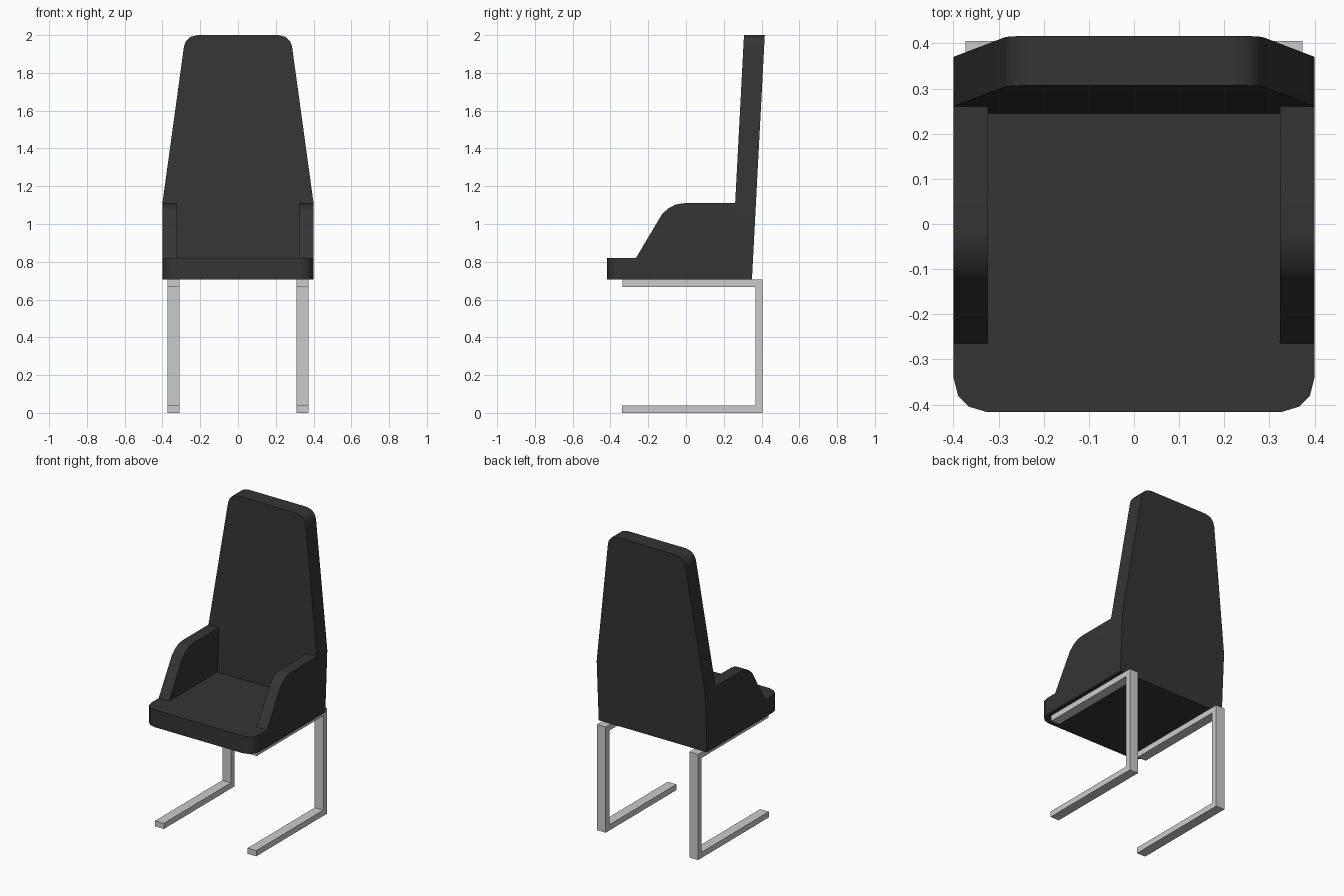
import bpy, bmesh, math

if "Cube" in bpy.data.objects:
    bpy.data.objects.remove(bpy.data.objects["Cube"])


def loft(name, ring_a, ring_b):
    """Closed solid between two matching outlines."""
    bm = bmesh.new()
    a = [bm.verts.new(p) for p in ring_a]
    b = [bm.verts.new(p) for p in ring_b]
    bm.faces.new(a)
    bm.faces.new(b[::-1])
    n = len(a)
    for i in range(n):
        j = (i + 1) % n
        bm.faces.new((a[j], a[i], b[i], b[j]))
    bmesh.ops.recalc_face_normals(bm, faces=bm.faces)
    mesh = bpy.data.meshes.new(name)
    bm.to_mesh(mesh)
    bm.free()
    ob = bpy.data.objects.new(name, mesh)
    bpy.context.collection.objects.link(ob)
    return ob


def side_solid(name, profile, x0, x1):
    """Extrude a (y, z) side profile across x."""
    return loft(name, [(x0, y, z) for y, z in profile],
                [(x1, y, z) for y, z in profile])


def mirrored(half):
    """Complete a right-half outline across x = 0."""
    return half + [(-u, v) for u, v in reversed(half)]


BASE, SEAT_TOP, ARM_TOP = 0.705, 0.82, 1.11

# Seat with rounded front corners
plan = mirrored([(0.325, -0.417), (0.365, -0.405), (0.39, -0.38),
                 (0.4, -0.34), (0.4, 0.30)])
seat = loft("upholstered_seat", [(x, y, BASE) for x, y in plan],
            [(x, y, SEAT_TOP) for x, y in plan])

# Tapered, leaning backrest
front = mirrored([(0.4, BASE), (0.4, ARM_TOP), (0.286, 1.94), (0.276, 1.967),
                  (0.254, 1.99), (0.215, 2.0)])
lean = 0.0525
backrest = loft("backrest",
                [(x, 0.239 + lean * (z - BASE), z) for x, z in front],
                [(x, 0.349 + lean * (z - BASE), z) for x, z in front])

# Armrests with a sloped, rounded front
arm = [(-0.265, 0.76), (-0.265, SEAT_TOP), (-0.128, 1.05), (-0.094, 1.083),
       (-0.055, 1.103), (-0.01, ARM_TOP), (0.30, ARM_TOP), (0.30, 0.76)]
arms = [side_solid("armrest", arm, s * 0.323, s * 0.4) for s in (-1, 1)]

# Weld the upholstery into one shell
bpy.context.view_layer.objects.active = seat
for part in [backrest] + arms:
    mod = seat.modifiers.new("union", 'BOOLEAN')
    mod.operation = 'UNION'
    mod.solver = 'EXACT'
    mod.object = part
    bpy.ops.object.modifier_apply(modifier=mod.name)
    bpy.data.objects.remove(part)
bm = bmesh.new()
bm.from_mesh(seat.data)
bmesh.ops.remove_doubles(bm, verts=bm.verts, dist=0.0005)
bmesh.ops.dissolve_limit(bm, angle_limit=math.radians(0.5),
                         verts=bm.verts, edges=bm.edges)
bm.to_mesh(seat.data)
bm.free()

# Smooth rounded corners, dark upholstery
bpy.ops.object.select_all(action='DESELECT')
seat.select_set(True)
bpy.context.view_layer.objects.active = seat
bpy.ops.object.shade_smooth_by_angle(angle=math.radians(35))
weighted = seat.modifiers.new("weighted", 'WEIGHTED_NORMAL')
weighted.keep_sharp = True
dark = bpy.data.materials.new("dark_upholstery")
dark.diffuse_color = (0.035, 0.035, 0.035, 1)
dark.use_nodes = True
dark.node_tree.nodes["Principled BSDF"].inputs["Base Color"].default_value = dark.diffuse_color
seat.data.materials.clear()
seat.data.materials.append(dark)

# Cantilever legs bent from flat bar
t = 0.038
leg = [(-0.34, 0), (0.405, 0), (0.405, BASE), (-0.335, BASE),
       (-0.335, BASE - t), (0.405 - t, BASE - t), (0.405 - t, t), (-0.34, t)]
for side, s in (("left", -1), ("right", 1)):
    side_solid(side + "_leg", leg, s * 0.309, s * 0.373)
